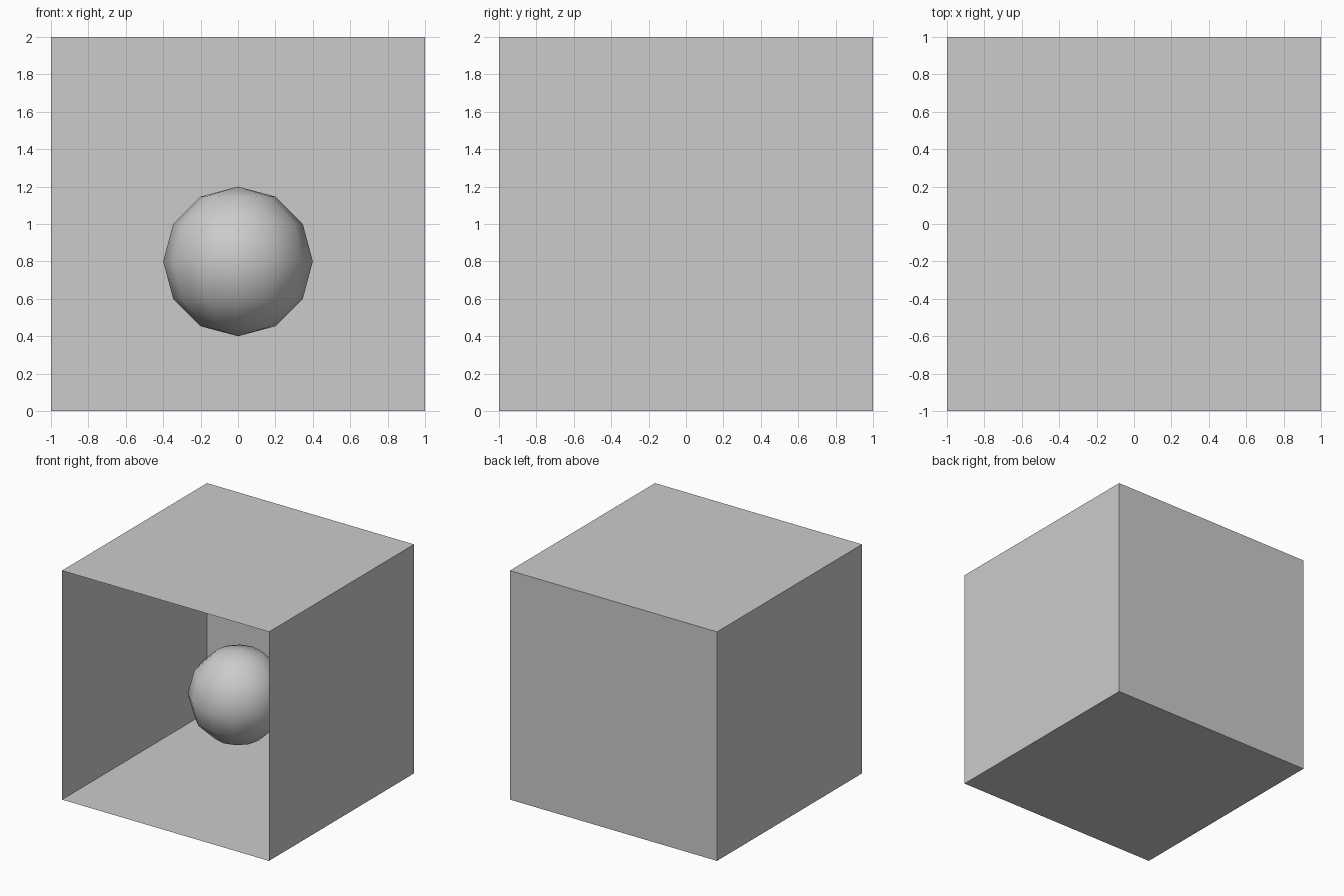
import bpy
import bmesh

if "Cube" in bpy.data.objects:
    bpy.data.objects.remove(bpy.data.objects["Cube"])

# Thin-walled box, open at the front
bpy.ops.mesh.primitive_cube_add(size=2, location=(0, 0, 1))
box = bpy.context.object
box.name = "open_box"
bm = bmesh.new()
bm.from_mesh(box.data)
front = [f for f in bm.faces if f.normal.y < -0.9]
bmesh.ops.delete(bm, geom=front, context='FACES_ONLY')
bm.to_mesh(box.data)
bm.free()

# Low-poly smooth ball floating inside
bpy.ops.mesh.primitive_uv_sphere_add(segments=12, ring_count=6, radius=0.4,
                                     location=(0, 0, 0.8))
ball = bpy.context.object
ball.name = "ball"
bpy.ops.object.shade_smooth()
